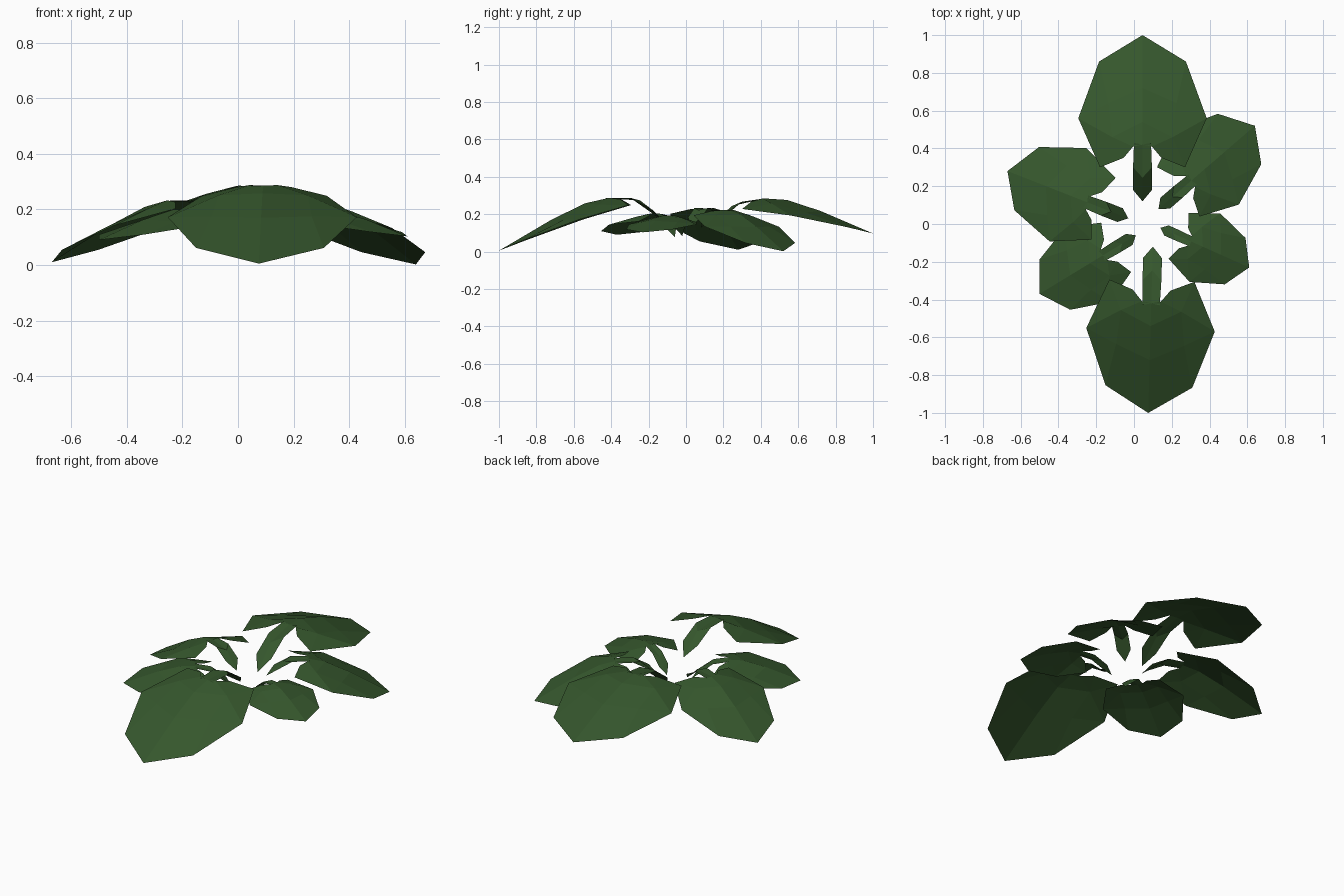
import bpy, bmesh, math
from mathutils import Vector

if "Cube" in bpy.data.objects:
    bpy.data.objects.remove(bpy.data.objects["Cube"])

green = bpy.data.materials.new("leaf_green")
green.diffuse_color = (0.036, 0.095, 0.026, 1)
green.use_nodes = True
green.node_tree.nodes["Principled BSDF"].inputs["Base Color"].default_value = green.diffuse_color

# Unit leaf: (distance from stem foot, sideways, height)
RIB = {"tip": (.88, 0, .01), "r1": (.60, 0, .172), "r2": (.42, 0, .258), "r3": (.30, 0, .284)}
HALF = {"s": (.74, .23, .065), "w": (.44, .34, .172), "l": (.18, .225, .246), "i": (.23, .10, .278),
        "n": (.29, .05, .286), "m1": (.52, .18, .176), "m2": (.34, .16, .25)}
FACES = ["tip s m1 r1", "s w m1", "r1 m1 m2 r2", "m1 w m2", "w l m2", "l i m2", "i n m2", "n r3 r2 m2"]
# Flat pointed stem: (centre distance, centre height, edge distance, edge height, half width)
STEM = [(0, .158, .06, .22, .05), (.125, .27, .18, .285, .05), (.30, .284, .31, .284, .045)]
LENGTH, PEAK_U, PEAK_Z, TIP_Z = .88, .24, .295, .01


def finish(name, bm):
    # all sheets face upwards
    bm.normal_update()
    bmesh.ops.reverse_faces(bm, faces=[f for f in bm.faces if f.normal.z < 0])
    me = bpy.data.meshes.new(name)
    bm.to_mesh(me)
    bm.free()
    me.materials.append(green)
    bpy.context.collection.objects.link(bpy.data.objects.new(name, me))


def leaf(name, foot, tip, peak_z, tip_z):
    foot, d = Vector(foot), Vector(tip) - Vector(foot)
    s = d.length / LENGTH
    d.normalize()
    side = Vector((-d.y, d.x))
    run = LENGTH - PEAK_U
    tilt = (tip_z - peak_z) / (run * s) - (TIP_Z - PEAK_Z) / run

    def place(u, v, z):
        p = foot + d * u * s + side * v * s
        return (p.x, p.y, peak_z + s * (z - PEAK_Z + tilt * (u - PEAK_U)))

    # blade: two mirrored halves sharing the midrib
    bm = bmesh.new()
    rib = {k: bm.verts.new(place(*c)) for k, c in RIB.items()}
    for sign in (1, -1):
        vs = dict(rib)
        vs.update({k: bm.verts.new(place(u, v * sign, z)) for k, (u, v, z) in HALF.items()})
        for f in FACES:
            loop = [vs[k] for k in f.split()]
            bm.faces.new(loop if sign > 0 else loop[::-1])
    finish(name + "_blade", bm)

    # stem: pointed strip bending into the blade
    bm = bmesh.new()
    rings = [[bm.verts.new(place(*c)) for c in ((eu, w, ez), (cu, 0, cz), (eu, -w, ez))]
             for cu, cz, eu, ez, w in STEM]
    for a, b in zip(rings, rings[1:]):
        for i in range(2):
            bm.faces.new((a[i], a[i + 1], b[i + 1], b[i]))
    finish(name + "_stem", bm)


# name, stem foot, leaf tip, top height, tip height
leaf("back_leaf", (.045, .12), (.045, 1.0), .286, .097)
leaf("front_leaf", (.10, -.12), (.075, -1.0), .297, .005)
leaf("right_back_leaf", (.13, .08), (.64, .52), .23, .002)
leaf("left_back_leaf", (-.03, .03), (-.67, .28), .24, .01)
leaf("right_front_leaf", (.14, -.02), (.61, -.23), .193, .103)
leaf("left_front_leaf", (.01, -.06), (-.50, -.37), .202, .09)
